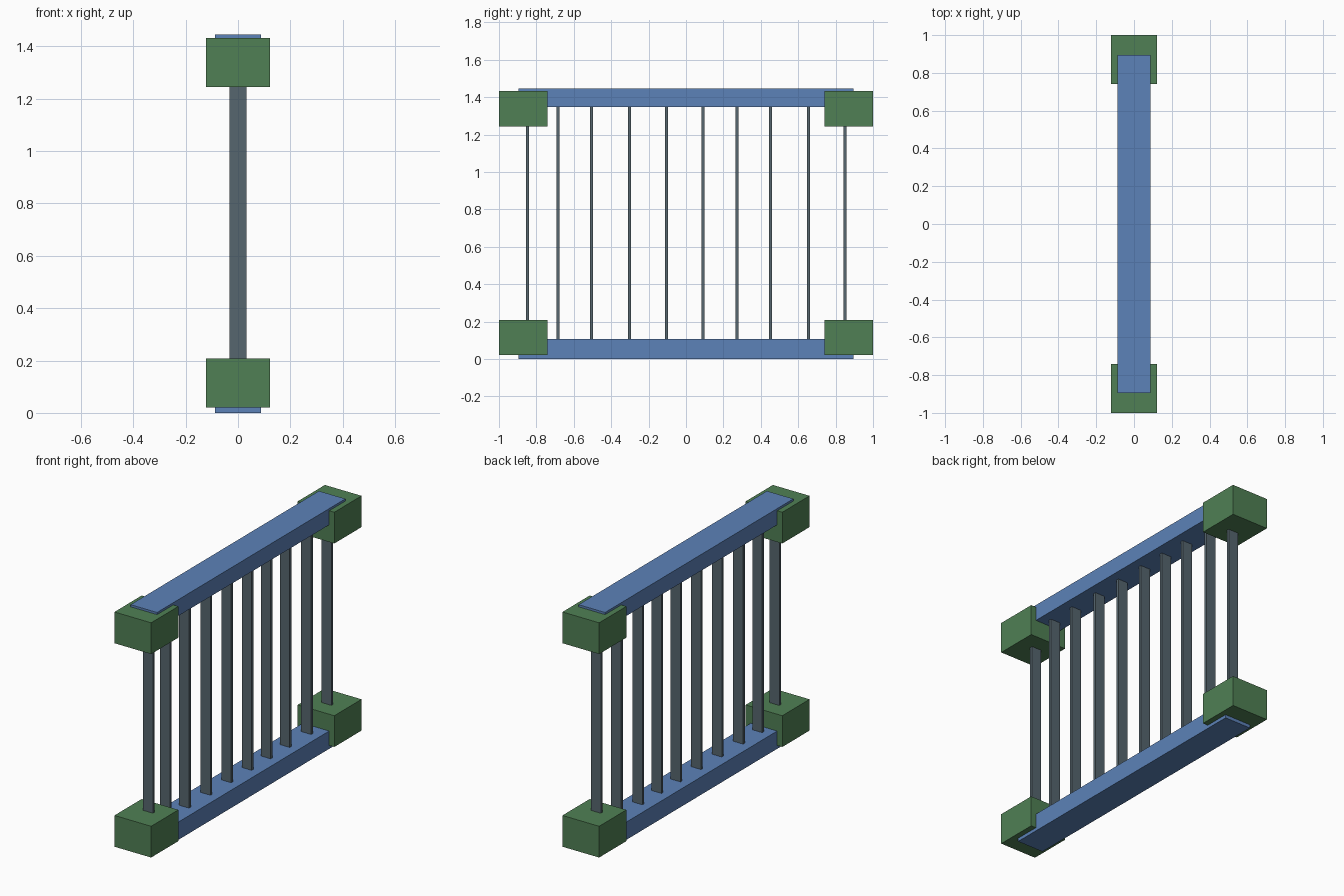
import bpy
import bmesh
from mathutils import Matrix

if "Cube" in bpy.data.objects:
    bpy.data.objects.remove(bpy.data.objects["Cube"])


def material(name, color):
    m = bpy.data.materials.new(name)
    m.diffuse_color = (*color, 1)
    m.use_nodes = True
    m.node_tree.nodes["Principled BSDF"].inputs["Base Color"].default_value = m.diffuse_color
    return m


BLUE = material("rail blue", (0.107, 0.223, 0.479))
GREEN = material("block green", (0.080, 0.216, 0.089))
GREY = material("bar grey", (0.093, 0.133, 0.156))


def box(name, half_x, y0, y1, z0, z1, mat):
    """Box centred on x = 0 spanning the given y and z ranges."""
    bm = bmesh.new()
    place = Matrix.Translation((0, (y0 + y1) / 2, (z0 + z1) / 2))
    size = Matrix.Diagonal((2 * half_x, y1 - y0, z1 - z0, 1))
    bmesh.ops.create_cube(bm, size=1, matrix=place @ size)
    mesh = bpy.data.meshes.new(name)
    bm.to_mesh(mesh)
    bm.free()
    mesh.materials.append(mat)
    ob = bpy.data.objects.new(name, mesh)
    bpy.context.collection.objects.link(ob)
    return ob


# Long horizontal rails
box("bottom_rail", 0.088, -0.895, 0.895, 0, 0.107, BLUE)
box("top_rail", 0.088, -0.895, 0.895, 1.347, 1.445, BLUE)

# Corner blocks at both ends of each rail
for level, z0, z1 in (("bottom", 0.02, 0.208), ("top", 1.244, 1.432)):
    box(f"{level}_front_block", 0.122, -1, -0.741, z0, z1, GREEN)
    box(f"{level}_back_block", 0.122, 0.741, 1, z0, z1, GREEN)

# Flat upright bars, slightly unevenly spaced
for i, y in enumerate((-0.848, -0.685, -0.504, -0.301, -0.104,
                       0.091, 0.272, 0.452, 0.656, 0.849)):
    box(f"upright_bar_{i + 1}", 0.033, y - 0.008, y + 0.008, 0.08, 1.37, GREY)
